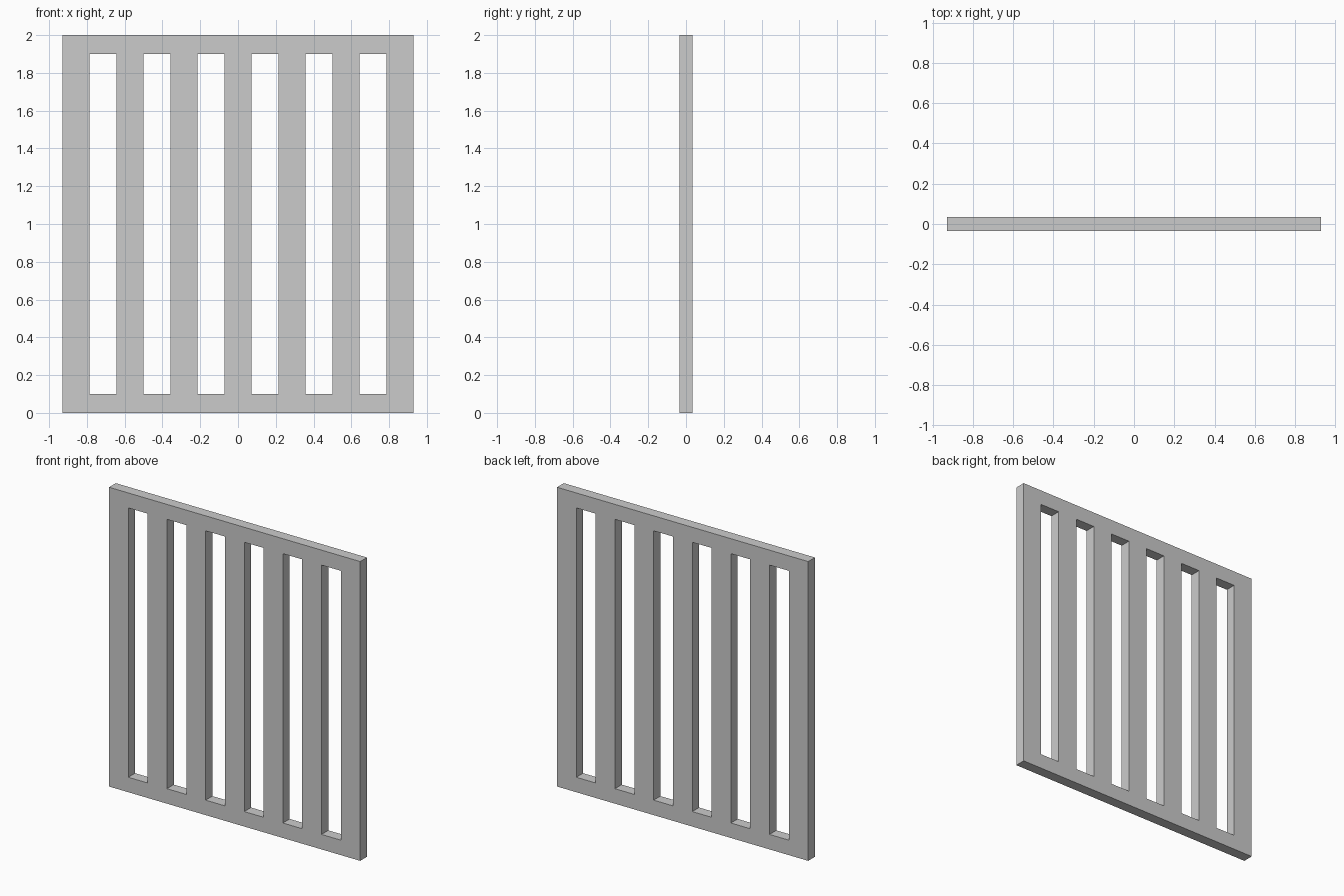
import bpy
import bmesh

if "Cube" in bpy.data.objects:
    bpy.data.objects.remove(bpy.data.objects["Cube"])

PITCH = 1 / 7          # width of every bar and every slot
SLOTS = 6
DEPTH = PITCH / 2
COLS = 2 * SLOTS + 1   # bars and slots alternate
LEVELS = [0, 0.1, 1.9, 2]

# Front face of the panel: a grid of cells, leaving out the slots
bm = bmesh.new()
xs = [(i - COLS / 2) * PITCH for i in range(COLS + 1)]
grid = [[bm.verts.new((x, -DEPTH / 2, z)) for z in LEVELS] for x in xs]
for i in range(COLS):
    for j in range(len(LEVELS) - 1):
        if i % 2 == 1 and j == 1:
            continue
        bm.faces.new((grid[i][j], grid[i + 1][j], grid[i + 1][j + 1], grid[i][j + 1]))

# Extrude to full thickness, which also makes the slot walls
front = bm.faces[:]
back = bmesh.ops.extrude_face_region(bm, geom=front, use_keep_orig=True)["geom"]
bmesh.ops.translate(bm, vec=(0, DEPTH, 0),
                    verts=[v for v in back if isinstance(v, bmesh.types.BMVert)])
bmesh.ops.recalc_face_normals(bm, faces=bm.faces[:])

mesh = bpy.data.meshes.new("slatted_panel")
bm.to_mesh(mesh)
bm.free()
panel = bpy.data.objects.new("slatted_panel", mesh)
bpy.context.collection.objects.link(panel)
